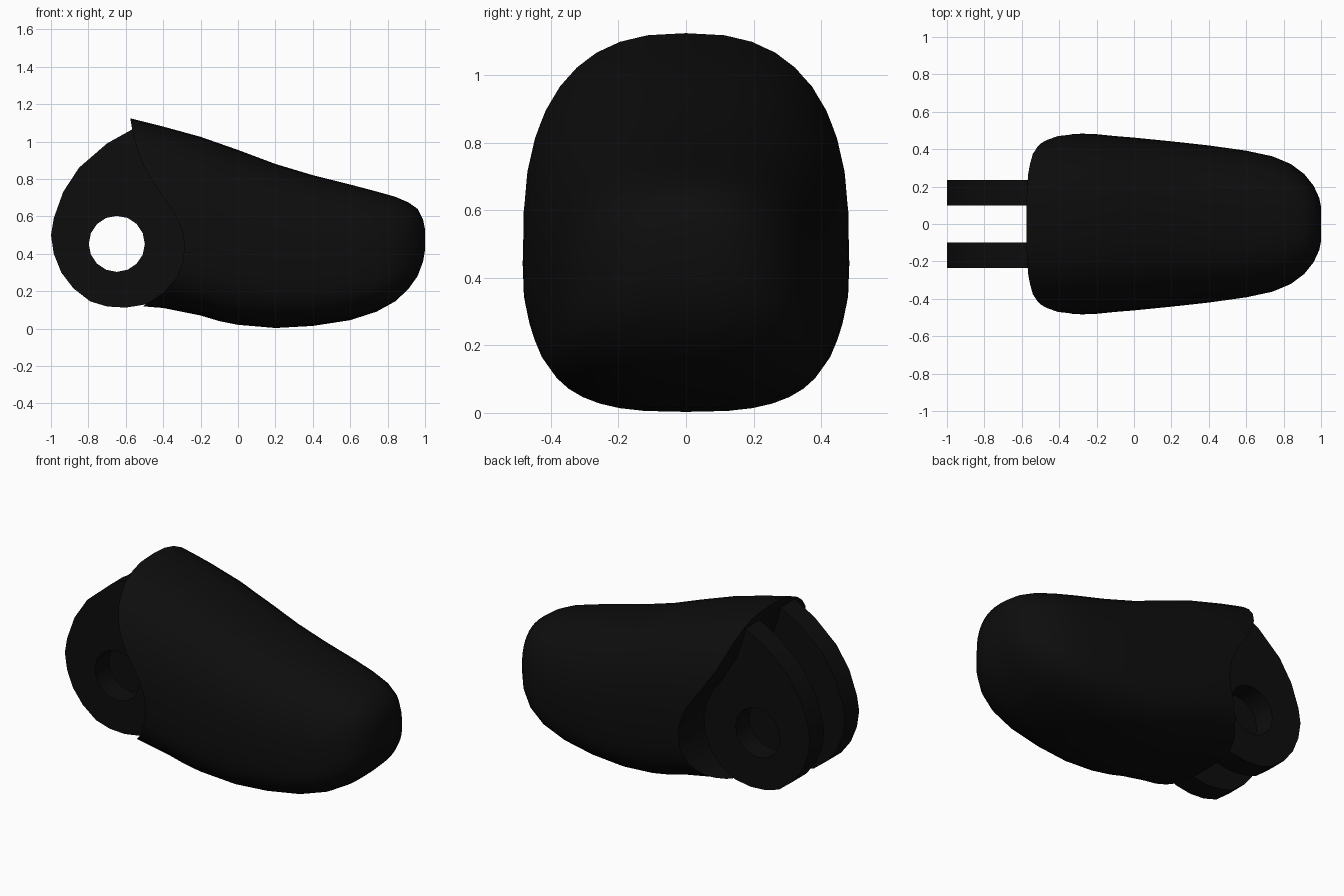
import bpy, bmesh, math

cube = bpy.data.objects.get("Cube")
if cube:
    bpy.data.objects.remove(cube, do_unlink=True)

black = bpy.data.materials.new("matte black")
black.use_nodes = True
COLOR = (0.004, 0.004, 0.004, 1)
black.diffuse_color = COLOR
black.node_tree.nodes["Principled BSDF"].inputs["Base Color"].default_value = COLOR


def make_object(name, bm):
    bmesh.ops.recalc_face_normals(bm, faces=bm.faces)
    mesh = bpy.data.meshes.new(name)
    bm.to_mesh(mesh)
    bm.free()
    mesh.materials.append(black)
    obj = bpy.data.objects.new(name, mesh)
    bpy.context.collection.objects.link(obj)
    return obj


def extrude_profile(name, points, y0, y1):
    """Side profile in x and z, given thickness along y."""
    bm = bmesh.new()
    face = bm.faces.new([bm.verts.new((x, y0, z)) for x, z in points])
    out = bmesh.ops.extrude_face_region(bm, geom=[face])
    verts = [v for v in out["geom"] if isinstance(v, bmesh.types.BMVert)]
    bmesh.ops.translate(bm, verts=verts, vec=(0, y1 - y0, 0))
    return make_object(name, bm)


def circle(x, z, r, n):
    return [(x + r * math.cos(math.tau * i / n), z + r * math.sin(math.tau * i / n))
            for i in range(n)]


def cut(obj, cutter):
    mod = obj.modifiers.new("cut", "BOOLEAN")
    mod.operation = "DIFFERENCE"
    mod.solver = "EXACT"
    mod.object = cutter
    bpy.ops.object.select_all(action="DESELECT")
    bpy.context.view_layer.objects.active = obj
    obj.select_set(True)
    bpy.ops.object.modifier_apply(modifier=mod.name)
    bpy.data.objects.remove(cutter, do_unlink=True)


def smooth(obj):
    bpy.ops.object.select_all(action="DESELECT")
    bpy.context.view_layer.objects.active = obj
    obj.select_set(True)
    bpy.ops.object.shade_smooth_by_angle(angle=math.radians(35))


# Body stations: x, half width, bottom, top
STATIONS = [
    (-0.62, 0.49, 0.11, 1.135), (-0.5, 0.49, 0.118, 1.105), (-0.4, 0.488, 0.11, 1.08),
    (-0.2, 0.48, 0.07, 1.025), (-0.1, 0.47, 0.04, 0.99), (0, 0.462, 0.02, 0.955),
    (0.2, 0.442, 0.003, 0.88), (0.4, 0.42, 0.014, 0.82), (0.6, 0.392, 0.045, 0.77),
    (0.74, 0.362, 0.09, 0.733), (0.84, 0.32, 0.145, 0.705), (0.91, 0.267, 0.21, 0.675),
    (0.96, 0.205, 0.28, 0.64), (0.99, 0.14, 0.36, 0.58), (1, 0.09, 0.42, 0.53)]
SIDES = 40


def section(bm, x, half, low, high):
    """Egg-like rounded section, widest below the middle."""
    mid = low + 0.37 * (high - low)
    ring = []
    for i in range(SIDES):
        a = math.tau * i / SIDES
        c, s = math.cos(a), math.sin(a)
        power = 2 / (2.55 if s > 0 else 2.9)
        height = high - mid if s > 0 else mid - low
        y = half * math.copysign(abs(c) ** power, c)
        z = mid + height * math.copysign(abs(s) ** power, s)
        ring.append(bm.verts.new((x, y, z)))
    return ring


# Tapered rounded body
bm = bmesh.new()
rings = [section(bm, *s) for s in STATIONS]
for a, b in zip(rings, rings[1:]):
    for i in range(SIDES):
        j = (i + 1) % SIDES
        bm.faces.new((a[i], a[j], b[j], b[i]))
bm.faces.new(rings[0])
bm.faces.new(rings[-1])
body = make_object("body", bm)

# Concave joint end of the body
scoop = extrude_profile("scoop_cutter", [
    (-0.575, 1.3), (-0.575, 1.12), (-0.565, 1.06), (-0.54, 0.96), (-0.5, 0.86),
    (-0.42, 0.73), (-0.34, 0.62), (-0.3, 0.53), (-0.285, 0.45), (-0.295, 0.36),
    (-0.33, 0.27), (-0.4, 0.19), (-0.5, 0.125), (-0.53, 0.09), (-0.53, -0.2),
    (-0.9, -0.2), (-0.9, 1.3)], -0.8, 0.8)
scoop.hide_render = True
cut(body, scoop)
smooth(body)

# Pair of hinge lugs with a pin hole
LUG = [(-0.56, 1.068), (-0.7, 0.99), (-0.85, 0.86), (-0.935, 0.73), (-0.985, 0.59),
       (-1, 0.5), (-0.985, 0.4), (-0.945, 0.3), (-0.88, 0.215), (-0.79, 0.145),
       (-0.7, 0.118), (-0.6, 0.112), (-0.5, 0.128), (-0.38, 0.18), (-0.25, 0.3),
       (-0.25, 0.6), (-0.4, 0.85), (-0.5, 1.04)]
for name, side in (("left_lug", -1), ("right_lug", 1)):
    y0, y1 = sorted((side * 0.1, side * 0.236))
    lug = extrude_profile(name, LUG, y0, y1)
    hole = extrude_profile("hole_cutter", circle(-0.648, 0.453, 0.15, 16), y0 - 0.1, y1 + 0.1)
    hole.hide_render = True
    cut(lug, hole)
    smooth(lug)
